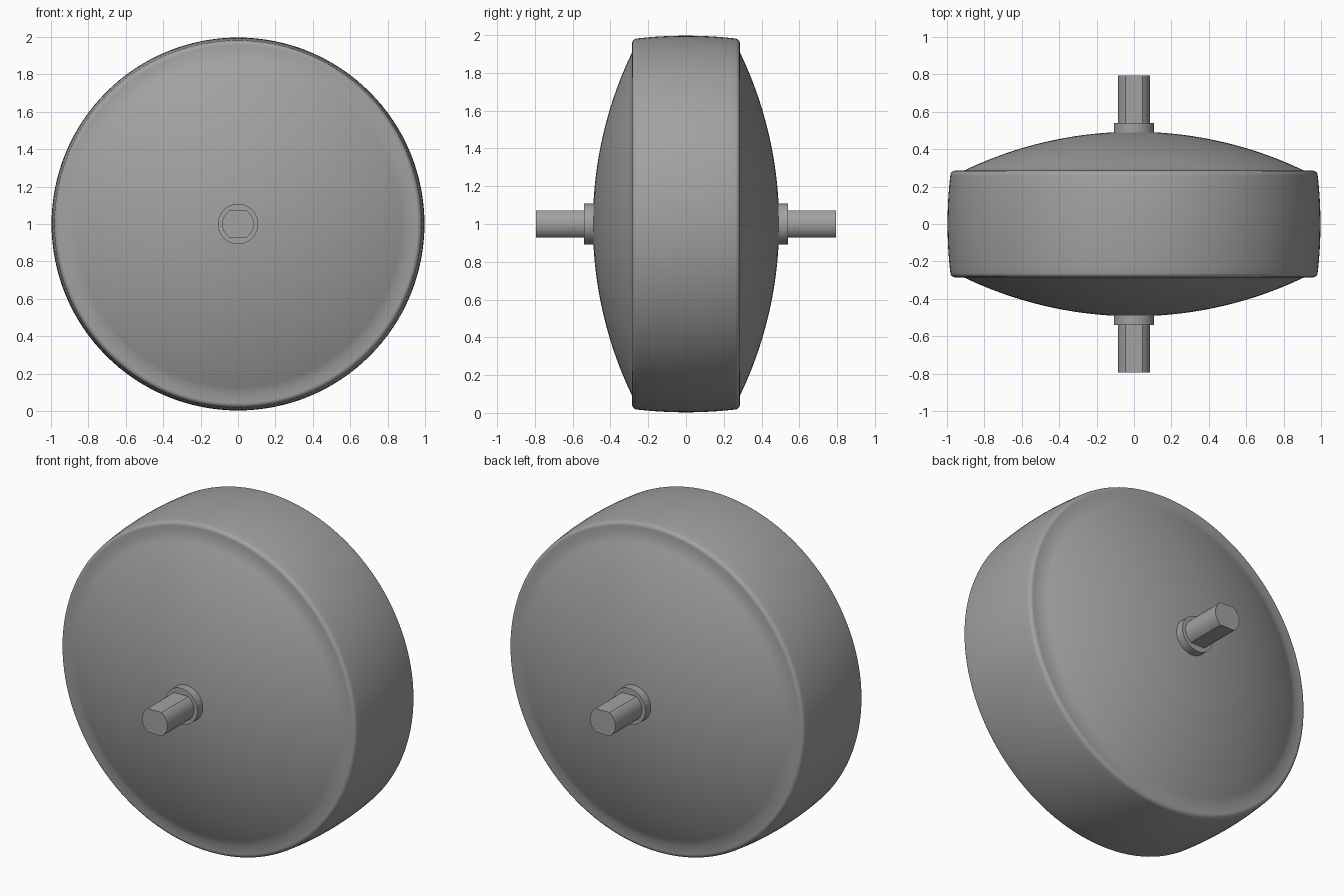
import bpy, bmesh, math
from mathutils import Vector, Matrix

cube = bpy.data.objects.get("Cube")
if cube:
    bpy.data.objects.remove(cube)

CENTRE = 1.0  # height of the axle

grey = bpy.data.materials.new("plain grey")
grey.use_nodes = True
colour = (0.36, 0.36, 0.36, 1)
grey.diffuse_color = colour
grey.node_tree.nodes["Principled BSDF"].inputs["Base Color"].default_value = colour


def finish(name, bm):
    """Turn a bmesh into a smooth-shaded, grey object."""
    bmesh.ops.remove_doubles(bm, verts=bm.verts, dist=0.0001)
    bmesh.ops.recalc_face_normals(bm, faces=bm.faces)
    mesh = bpy.data.meshes.new(name)
    bm.to_mesh(mesh)
    bm.free()
    mesh.materials.append(grey)
    obj = bpy.data.objects.new(name, mesh)
    obj.location.z = CENTRE
    bpy.context.collection.objects.link(obj)
    bpy.ops.object.select_all(action="DESELECT")
    obj.select_set(True)
    bpy.context.view_layer.objects.active = obj
    bpy.ops.object.shade_smooth_by_angle(angle=math.radians(35))
    return obj


def lathe(name, profile, steps=128):
    """Spin (radius, y) points around the y axis."""
    bm = bmesh.new()
    verts = [bm.verts.new((r, y, 0)) for r, y in profile]
    edges = [bm.edges.new(pair) for pair in zip(verts, verts[1:])]
    bmesh.ops.spin(bm, geom=verts + edges, cent=(0, 0, 0), axis=(0, 1, 0),
                   angle=math.tau, steps=steps, use_merge=True)
    return finish(name, bm)


# Wheel body: shallow dome, flat rim face, rounded shoulder, crowned tread
DOME_R, RIM_Y, APEX_Y = 0.91, 0.285, 0.493
rise = APEX_Y - RIM_Y
ball = (DOME_R ** 2 + rise ** 2) / (2 * rise)
half = []
for i in range(25):
    r = DOME_R * i / 24
    half.append((r, APEX_Y - ball + math.sqrt(ball ** 2 - r ** 2)))
fillet = 0.025
for i in range(7):
    a = math.radians(90 - 84 * i / 6)
    half.append((0.957 + fillet * math.cos(a), RIM_Y - fillet + fillet * math.sin(a)))
edge_r, edge_y = half[-1]
for i in range(1, 9):
    y = edge_y * (1 - i / 8)
    half.append((0.997 - (0.997 - edge_r) * (y / edge_y) ** 2, y))
lathe("wheel_body", half + [(r, -y) for r, y in reversed(half[:-1])])

# Collar on each side where the axle enters the wheel
for name, side in (("front_collar", -1), ("back_collar", 1)):
    lathe(name, [(0, side * 0.45), (0.108, side * 0.45),
                 (0.108, side * 0.54), (0, side * 0.54)], 64)

# Axle: round bar with a flat along the top and the bottom
AXLE_R, FLAT, AXLE_END = 0.085, 0.071, 0.793
corner = math.asin(FLAT / AXLE_R)
angles = [corner * (2 * i / 16 - 1) for i in range(17)]
angles += [a + math.pi for a in angles]
bm = bmesh.new()
cap = bm.faces.new([bm.verts.new((AXLE_R * math.cos(a), -AXLE_END, AXLE_R * math.sin(a)))
                    for a in angles])
end = bmesh.ops.extrude_face_region(bm, geom=[cap], use_keep_orig=True)["geom"]
bmesh.ops.translate(bm, vec=(0, 2 * AXLE_END, 0),
                    verts=[v for v in end if isinstance(v, bmesh.types.BMVert)])
finish("axle", bm)
